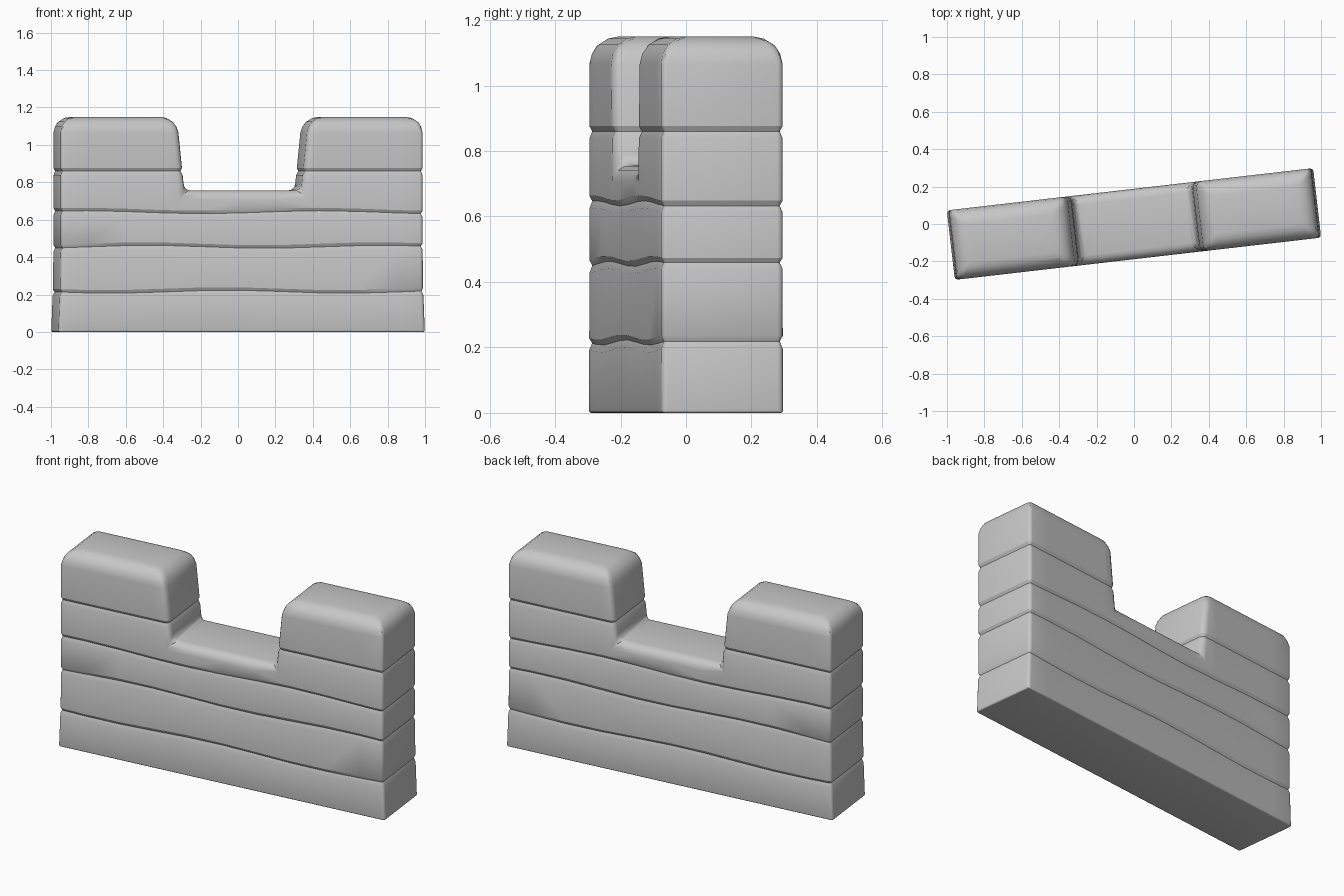
import bpy, bmesh, math
from mathutils import Vector, Matrix

if "Cube" in bpy.data.objects:
    bpy.data.objects.remove(bpy.data.objects["Cube"], do_unlink=True)

HALF_LEN, HALF_THICK = 0.983, 0.187
TOP, FLOOR = 1.15, 0.757
TURN = math.radians(6.58)
COURSES = (0.215, 0.455, 0.64, 0.86)

stone = bpy.data.materials.new("grey stone")
stone.use_nodes = True
grey = (0.57, 0.57, 0.57, 1)
stone.diffuse_color = grey
shader = stone.node_tree.nodes["Principled BSDF"]
shader.inputs["Base Color"].default_value = grey
shader.inputs["Roughness"].default_value = 0.9

# Wall outline with the gap between two merlons, extruded through the thickness
outline = [(-HALF_LEN, 0), (HALF_LEN, 0), (HALF_LEN, TOP), (0.365, TOP),
           (0.325, FLOOR), (-0.31, FLOOR), (-0.35, TOP), (-HALF_LEN, TOP)]
bm = bmesh.new()
front = bm.faces.new([bm.verts.new((x, -HALF_THICK, z)) for x, z in outline])
back = bmesh.ops.extrude_face_region(bm, geom=[front])["geom"]
for v in back:
    if isinstance(v, bmesh.types.BMVert):
        v.co.y = HALF_THICK
bmesh.ops.recalc_face_normals(bm, faces=bm.faces)

# Worn edges: wide rounding on top, narrow on the corners and the foot
weight = bm.edges.layers.float.new("bevel_weight_edge")
for e in bm.edges:
    a, b = (v.co for v in e.verts)
    low, high = min(a.z, b.z), max(a.z, b.z)
    if low > 1:
        e[weight] = 1.0
    elif low > 0.5:
        across = abs(a.y - b.y) > 0.1
        e[weight] = 0.4 if across or high > 1 else 0.6
    else:
        e[weight] = 0.22 if high > 1 else 0.1
mesh = bpy.data.meshes.new("castle_wall")
bm.to_mesh(mesh)
bm.free()
wall = bpy.data.objects.new("castle_wall", mesh)
bpy.context.collection.objects.link(wall)
mesh.materials.append(stone)
bpy.context.view_layer.objects.active = wall
wall.select_set(True)
bevel = wall.modifiers.new("worn edges", "BEVEL")
bevel.limit_method = "WEIGHT"
bevel.width = 0.085
bevel.segments = 4
bpy.ops.object.modifier_apply(modifier=bevel.name)

# Course lines: cut rings around the wall, then press the middle ring inward
bm = bmesh.new()
bm.from_mesh(mesh)


def cut(point, normal):
    bmesh.ops.bisect_plane(bm, geom=bm.verts[:] + bm.edges[:] + bm.faces[:],
                           plane_co=point, plane_no=normal, dist=1e-5)


for z in COURSES:
    for dz in (-0.022, 0, 0.016):
        cut((0, 0, z + dz), (0, 0, 1))
for i in range(-4, 5):
    cut((i * 0.21, 0, 0), (1, 0, 0))
bm.normal_update()
moves = {}
for v in bm.verts:
    for z in COURSES:
        if abs(v.co.z - z) < 1e-4:
            side = Vector((v.normal.x, v.normal.y, 0)).normalized()
            moves[v] = -0.009 * side
for v, shift in moves.items():
    v.co += shift

# Slight flare at the foot, uneven courses, turned footprint
for v in bm.verts:
    z = v.co.z
    v.co.x *= 1.003 - 0.012 * min(z / 0.3, 1)
    if 0.1 < z < 0.7:
        v.co.z += 0.008 * math.sin(v.co.x * 5 + z * 9)
bm.transform(Matrix.Rotation(TURN, 4, "Z"))
bmesh.ops.recalc_face_normals(bm, faces=bm.faces)
bm.to_mesh(mesh)
bm.free()
bpy.ops.object.shade_smooth_by_angle(angle=math.radians(28))
